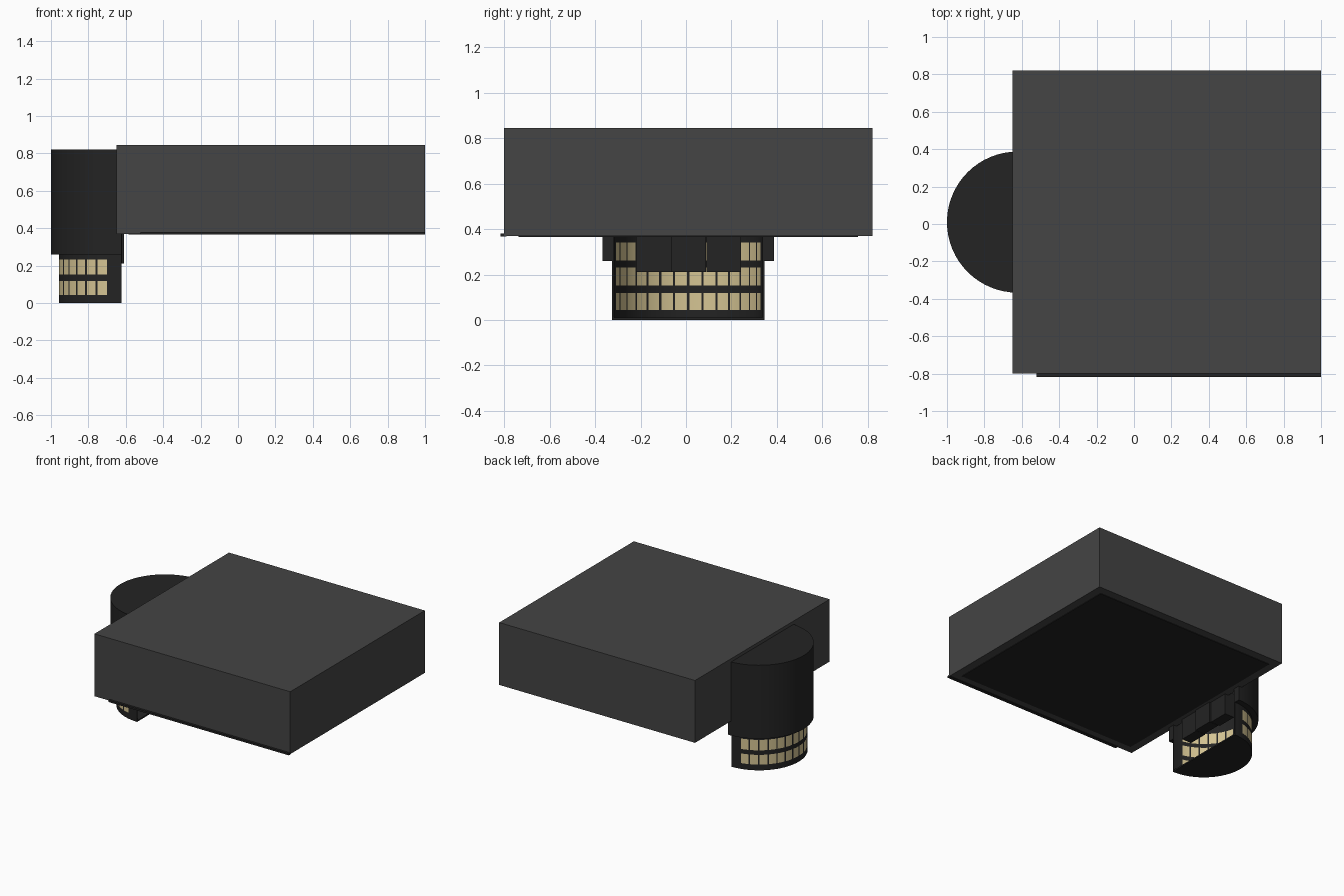
import bpy, bmesh, math

if "Cube" in bpy.data.objects:
    bpy.data.objects.remove(bpy.data.objects["Cube"])


def material(name, rgb):
    m = bpy.data.materials.new(name)
    m.diffuse_color = (*rgb, 1)
    m.use_nodes = True
    m.node_tree.nodes["Principled BSDF"].inputs["Base Color"].default_value = m.diffuse_color
    return m


GREY = material("slab grey", (0.058, 0.058, 0.058))
DARK = material("charcoal", (0.0168, 0.0168, 0.0168))
PANE = material("warm window", (0.66, 0.55, 0.29))

CX, CY = -0.623, 0.01      # axis of the round tower


def finish(name, bm, mats, smooth=False):
    bmesh.ops.recalc_face_normals(bm, faces=bm.faces)
    me = bpy.data.meshes.new(name)
    bm.to_mesh(me)
    bm.free()
    ob = bpy.data.objects.new(name, me)
    bpy.context.collection.objects.link(ob)
    for m in mats:
        me.materials.append(m)
    if smooth:
        bpy.ops.object.select_all(action='DESELECT')
        ob.select_set(True)
        bpy.context.view_layer.objects.active = ob
        bpy.ops.object.shade_smooth_by_angle(angle=math.radians(30))
    return ob


def box(name, lo, hi, mat):
    bm = bmesh.new()
    bmesh.ops.create_cube(bm, size=1)
    for v in bm.verts:
        v.co = [a + (c + 0.5) * (b - a) for a, b, c in zip(lo, hi, v.co)]
    return finish(name, bm, [mat])


def point(r, deg, z):
    a = math.radians(deg)
    return (CX - r * math.cos(a), CY + r * math.sin(a), z)


def half_shell(name, r_out, r_in, angles, zs, mats, is_pane=lambda a, z: False):
    """Half ring wall facing -x; the rule picks which wall cells are panes."""
    bm = bmesh.new()
    grid = {(k, i, j): bm.verts.new(point(r, a, z))
            for k, r in enumerate((r_out, r_in))
            for i, a in enumerate(angles) for j, z in enumerate(zs)}
    n, m = len(angles) - 1, len(zs) - 1
    for i in range(n):
        for j in range(m):
            pane = is_pane((angles[i] + angles[i + 1]) / 2, (zs[j] + zs[j + 1]) / 2)
            for k in (0, 1):
                f = bm.faces.new([grid[k, i, j], grid[k, i + 1, j],
                                  grid[k, i + 1, j + 1], grid[k, i, j + 1]])
                f.material_index = int(pane)
        for j in (0, m):
            bm.faces.new([grid[0, i, j], grid[0, i + 1, j],
                          grid[1, i + 1, j], grid[1, i, j]])
    for i in (0, n):
        for j in range(m):
            bm.faces.new([grid[0, i, j], grid[0, i, j + 1],
                          grid[1, i, j + 1], grid[1, i, j]])
    return finish(name, bm, mats, smooth=True)


def half_disc(name, r, z0, z1, steps=32):
    bm = bmesh.new()
    f = bm.faces.new([bm.verts.new(point(r, -90 + 180 * i / steps, z0))
                      for i in range(steps + 1)])
    top = bmesh.ops.extrude_face_region(bm, geom=[f])["geom"]
    bmesh.ops.translate(bm, vec=(0, 0, z1 - z0),
                        verts=[v for v in top if isinstance(v, bmesh.types.BMVert)])
    return finish(name, bm, [DARK], smooth=True)


# Main slab, its dark underside panel and the lip along the front edge
box("main_slab", (-0.65, -0.80, 0.37), (1.0, 0.82, 0.845), GREY)
box("underside_panel", (-0.586, -0.736, 0.366), (0.936, 0.756, 0.372), DARK)
box("front_lip", (-0.52, -0.817, 0.367), (1.0, -0.79, 0.381), DARK)

# Lower drum: a half shell with three rows of fourteen windows
PITCH, HALF = 11.1, 4.65
centres = [(i - 6.5) * PITCH for i in range(14)]
rows = [(0.044, 0.118), (0.152, 0.232), (0.262, 0.342)]
angles = sorted([-90, -84, 84, 90] + [c + d for c in centres for d in (-HALF, 0, HALF)])
levels = [0.0] + [z for r in rows for z in r] + [0.80]


def window_rule(a, z):
    return (any(abs(a - c) < HALF for c in centres)
            and any(lo < z < hi for lo, hi in rows))


half_shell("window_drum", 0.335, 0.327, angles, levels, [DARK, PANE], window_rule)
half_disc("drum_floor", 0.330, 0.0, 0.01)

# Upper drum: wider sleeve with a flat cap
arc = [-90 + 180 * i / 32 for i in range(33)]
half_shell("upper_drum", 0.377, 0.335, arc, [0.26, 0.82], [DARK])
half_disc("upper_drum_cap", 0.376, 0.80, 0.82)

# Three hanging blocks in the open side of the drum
for i, front in enumerate((-0.62, -0.61, -0.62)):
    y = -0.22 + i * 0.155
    box(f"hanging_block_{i + 1}", (front - 0.08, y, 0.212), (front, y + 0.153, 0.40), DARK)
